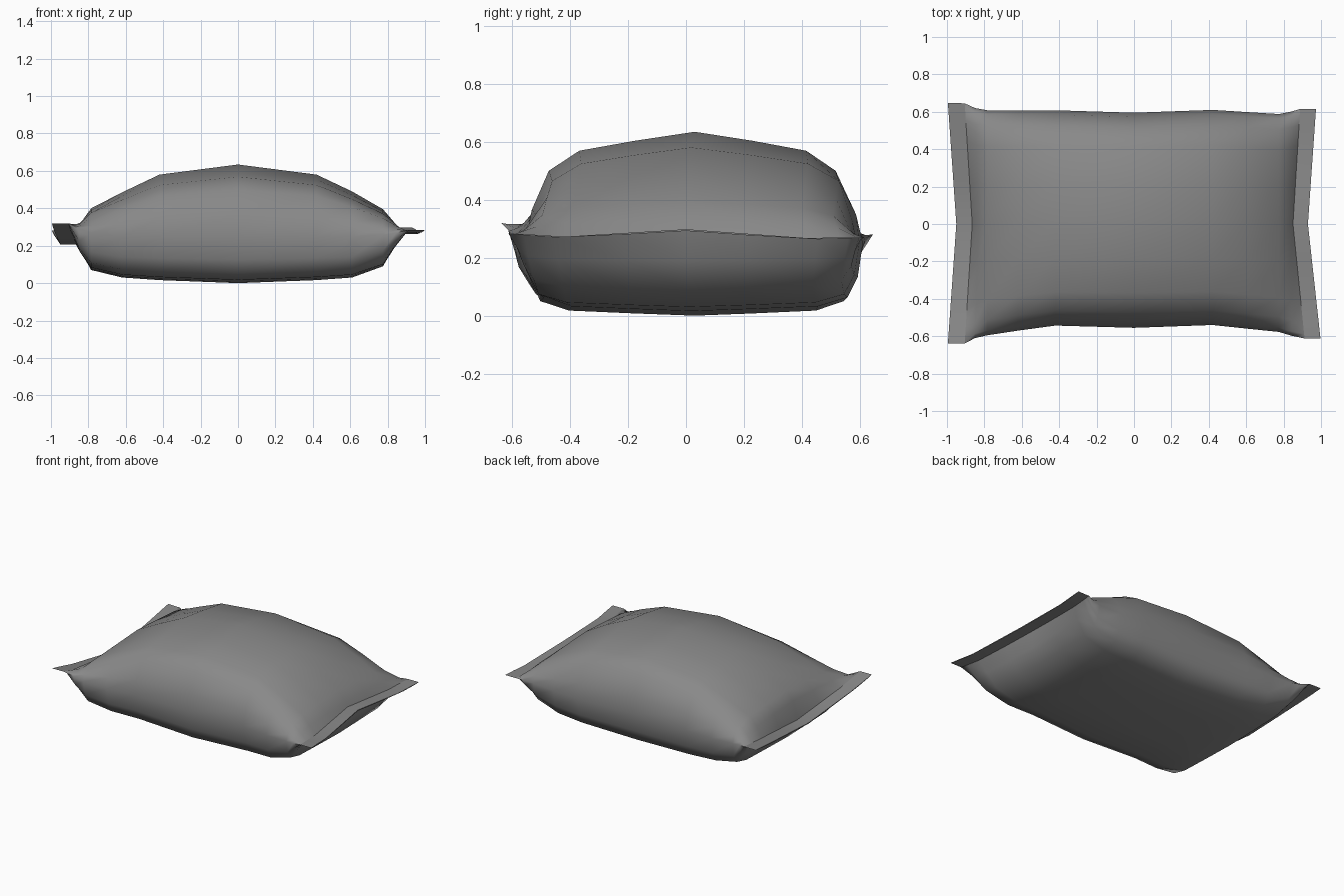
import bpy, bmesh

if "Cube" in bpy.data.objects:
    bpy.data.objects.remove(bpy.data.objects["Cube"])

# Cross-section: (sideways fraction, height fraction; + above the seam, - below it)
HALF_TOP = [(-1, 0), (-.96, .3), (-.86, .65), (-.68, .83), (-.35, .92)]
HALF_LOW = [(-.35, -.97), (-.74, -.93), (-.91, -.8), (-.97, -.5)]
RING = (HALF_TOP + [(0, 1)] + [(-u, h) for u, h in reversed(HALF_TOP)]
        + [(-u, h) for u, h in reversed(HALF_LOW)] + [(0, -1)] + HALF_LOW)

# Stations along the bag: corner x, inward bow, front y, back y, top z, bottom z, seal amount
# (seal amount 1 = pressed flat onto the wavy seam)
STATIONS = [
    (-.995, .045, -.64, .648, 0, 0, 1),
    (-.905, .04, -.638, .645, 0, 0, 1),
    (-.85, .02, -.61, .62, .335, .16, .6),
    (-.785, 0, -.595, .608, .40, .07, .25),
    (-.62, 0, -.57, .608, .485, .03, 0),
    (-.42, 0, -.543, .608, .58, .016, 0),
    (0, 0, -.555, .595, .634, .0, 0),
    (.42, 0, -.54, .61, .58, .016, 0),
    (.61, 0, -.56, .598, .49, .03, 0),
    (.775, 0, -.577, .588, .395, .09, .25),
    (.845, .015, -.598, .602, .33, .19, .6),
    (.90, .05, -.612, .615, 0, 0, 1),
    (.985, .055, -.612, .615, 0, 0, 1),
]

# Seam height from front to back at each end
SEAM_U = (-1, -.68, 0, .68, 1)
SEAM_LEFT = (.32, .275, .21, .255, .28)
SEAM_RIGHT = (.283, .27, .295, .265, .27)


def interpolate(u, heights):
    for i in range(4):
        a, b = SEAM_U[i], SEAM_U[i + 1]
        if u <= b:
            return heights[i] + (heights[i + 1] - heights[i]) * (u - a) / (b - a)


def station_ring(bm, x, bow, front, back, top, bottom, seal):
    side = 1 if x > 0 else -1
    seam_curve = SEAM_RIGHT if x > 0 else SEAM_LEFT
    mid_y = 0 if seal > .5 else .03 * (1 - abs(x))
    verts = []
    for u, h in RING:
        y = mid_y + (u * (back - mid_y) if u > 0 else -u * (front - mid_y))
        seam = .25 + (interpolate(u, seam_curve) - .25) * seal
        if seal == 1:
            z = seam + .003 * h
        else:
            z = seam + abs(h) * ((top if h > 0 else bottom) - seam)
        skew = .012 * u * (-1 if x > .88 else 0)
        verts.append(bm.verts.new((x - side * bow * (1 - abs(u)) + skew, y, z)))
    return verts


# Puffed bag with pressed end seals
bm = bmesh.new()
rings = [station_ring(bm, *s) for s in STATIONS]
n = len(RING)
for a, b in zip(rings, rings[1:]):
    for i in range(n):
        j = (i + 1) % n
        bm.faces.new((a[i], a[j], b[j], b[i]))
bm.faces.new(rings[0])
bm.faces.new(rings[-1])
bmesh.ops.recalc_face_normals(bm, faces=bm.faces)

# Crease where each seal meets the bag, and around its outer end
for ring in (rings[0], rings[1], rings[-2], rings[-1]):
    for i in range(n):
        bm.edges.get((ring[i], ring[(i + 1) % n])).smooth = False

mesh = bpy.data.meshes.new("pillow_bag")
bm.to_mesh(mesh)
bm.free()
bag = bpy.data.objects.new("pillow_bag", mesh)
bpy.context.collection.objects.link(bag)

# Dark grey film
film = bpy.data.materials.new("dark_grey_film")
film.diffuse_color = (.25, .25, .25, 1)
film.use_nodes = True
film.node_tree.nodes["Principled BSDF"].inputs["Base Color"].default_value = film.diffuse_color
mesh.materials.append(film)

# Smooth shading that keeps the seal creases
bpy.context.view_layer.objects.active = bag
bag.select_set(True)
bpy.ops.object.shade_smooth_by_angle(angle=1.2, keep_sharp_edges=True)
